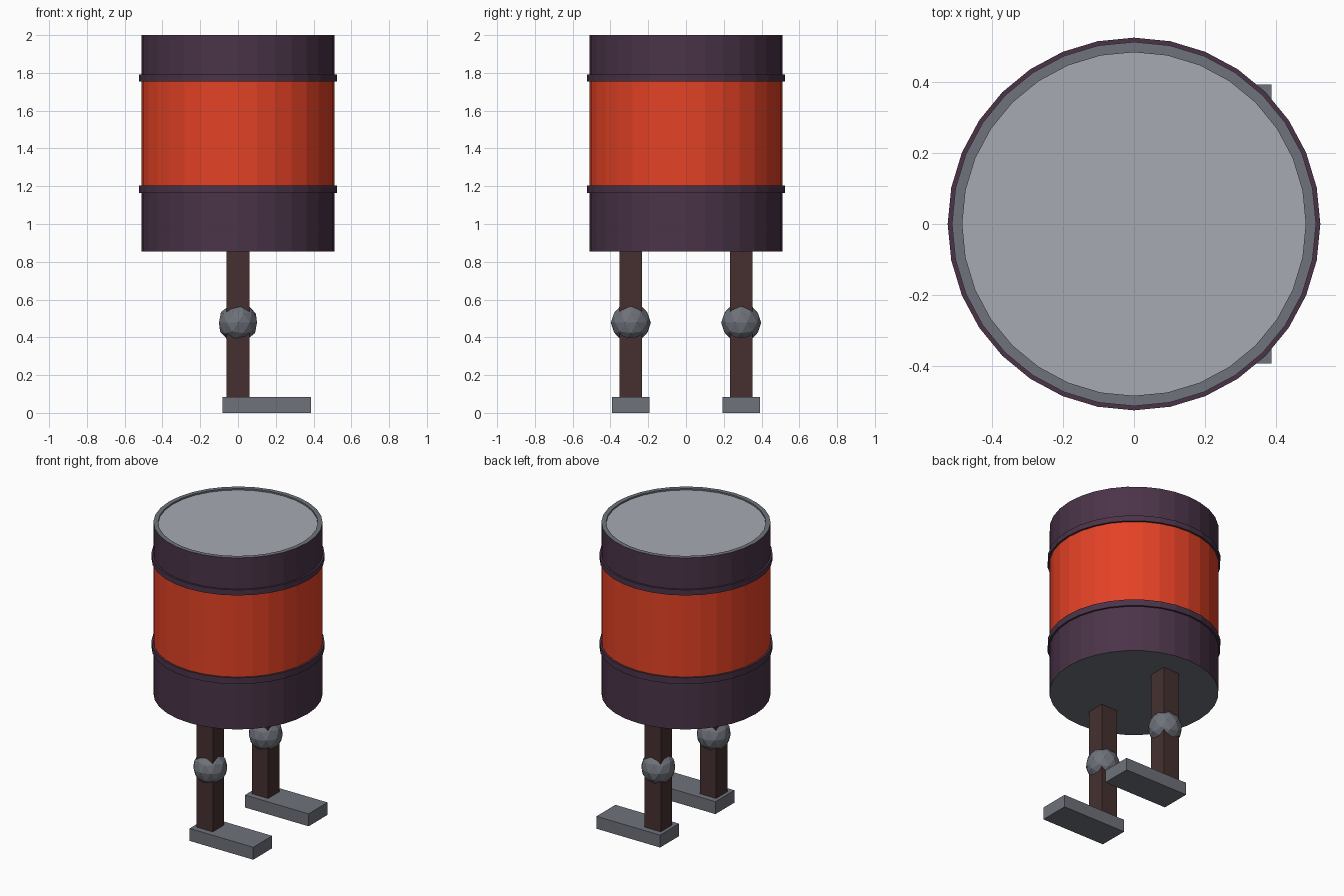
import bpy, bmesh
from math import cos, sin, pi

old = bpy.data.objects.get("Cube")
if old:
    bpy.data.objects.remove(old, do_unlink=True)


def material(name, rgb):
    m = bpy.data.materials.new(name)
    m.use_nodes = True
    m.diffuse_color = (*rgb, 1)
    m.node_tree.nodes["Principled BSDF"].inputs["Base Color"].default_value = (*rgb, 1)
    return m


ORANGE = material("orange paint", (0.775, 0.054, 0.019))
PURPLE = material("dark purple", (0.068, 0.034, 0.064))
BROWN = material("dark brown", (0.061, 0.03, 0.03))
GREY = material("grey metal", (0.156, 0.168, 0.195))
LIGHT = material("light grey", (0.38, 0.40, 0.445))

SIDES = 32
RADIUS = 0.512


def finish(name, bm, mats):
    bmesh.ops.recalc_face_normals(bm, faces=bm.faces)
    mesh = bpy.data.meshes.new(name)
    bm.to_mesh(mesh)
    bm.free()
    for m in mats:
        mesh.materials.append(m)
    ob = bpy.data.objects.new(name, mesh)
    bpy.context.collection.objects.link(ob)
    return ob


def lathe(name, profile, slots, mats, closed=False):
    """Turn (radius, z) points around z; slots gives a material per segment."""
    bm = bmesh.new()
    rings = [[bm.verts.new((r * cos(2 * pi * i / SIDES), r * sin(2 * pi * i / SIDES), z))
              for i in range(SIDES)] for r, z in profile]
    pairs = list(zip(rings, rings[1:]))
    if closed:
        pairs.append((rings[-1], rings[0]))
    for (a, b), slot in zip(pairs, slots):
        for i in range(SIDES):
            j = (i + 1) % SIDES
            bm.faces.new((a[i], a[j], b[j], b[i])).material_index = slot
    if not closed:
        bm.faces.new(rings[0]).material_index = slots[-2]
        bm.faces.new(rings[-1]).material_index = slots[-1]
    return finish(name, bm, mats)


def box(name, x, y, z, mat):
    bm = bmesh.new()
    bmesh.ops.create_cube(bm, size=1)
    for v in bm.verts:
        v.co = [lo if c < 0 else hi for c, (lo, hi) in zip(v.co, (x, y, z))]
    return finish(name, bm, [mat])


# Barrel: purple ends, orange middle, grey base and rim, sunken light lid
lathe("barrel",
      [(RADIUS, 0.855), (RADIUS, 1.18), (RADIUS, 1.77), (RADIUS, 2.0),
       (0.483, 2.0), (0.483, 1.99)],
      [0, 1, 0, 2, 2, 2, 3], [PURPLE, ORANGE, GREY, LIGHT])

# Raised hoops
for name, low, high in (("lower_hoop", 1.163, 1.205), ("upper_hoop", 1.755, 1.792)):
    lathe(name, [(0.505, low), (0.524, low), (0.524, high), (0.505, high)],
          [0] * 4, [PURPLE], closed=True)

# Legs, knees and feet; the toes point along +x
for side, y in (("front", -0.292), ("back", 0.292)):
    box(side + "_leg", (-0.06, 0.06), (y - 0.06, y + 0.06), (0.08, 0.86), BROWN)
    box(side + "_foot", (-0.083, 0.387), (y - 0.1, y + 0.1), (0, 0.083), GREY)
    bm = bmesh.new()
    bmesh.ops.create_icosphere(bm, subdivisions=2, radius=0.106)
    knee = finish(side + "_knee", bm, [GREY])
    knee.location = (0, y, 0.478)
